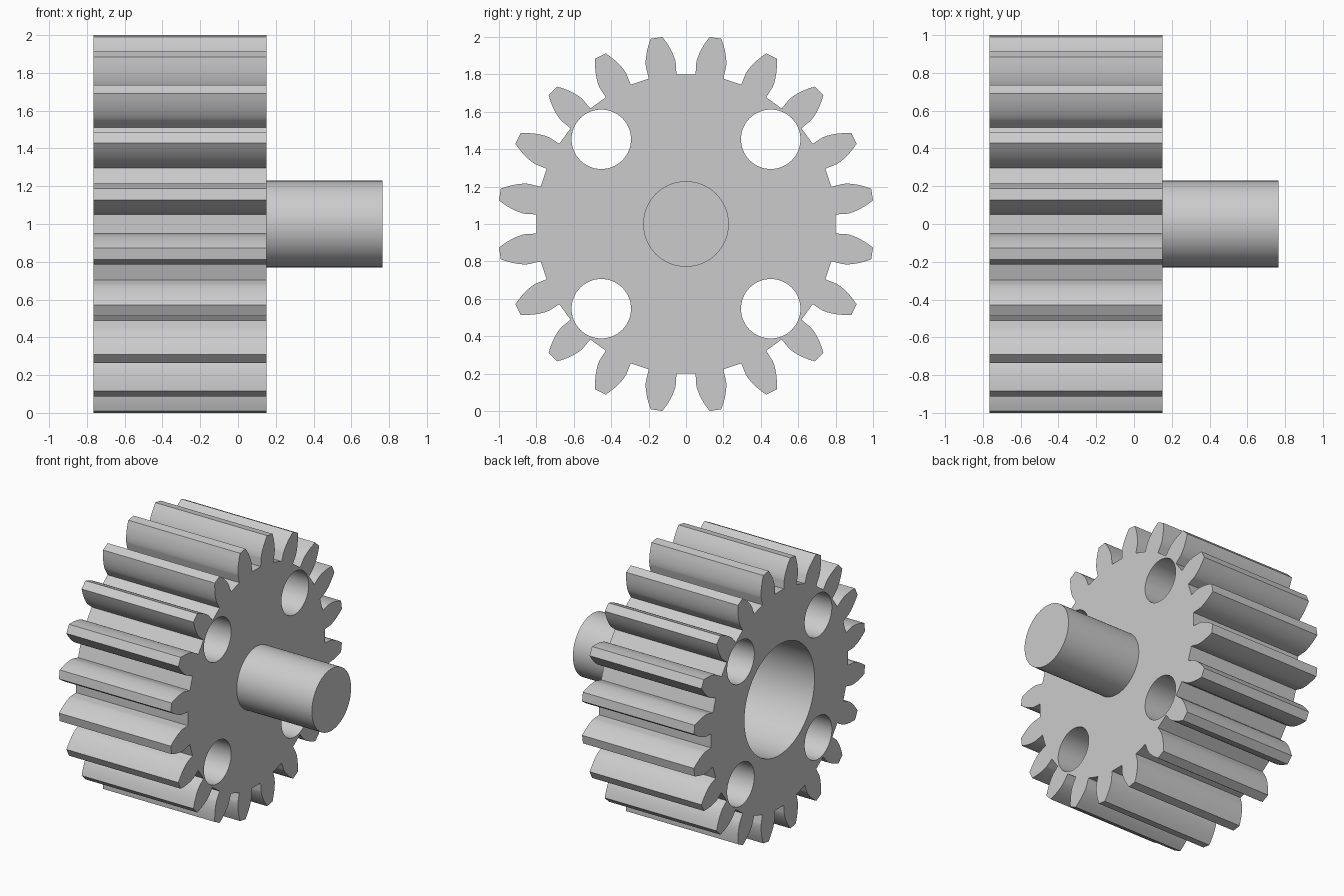
import bpy, bmesh
from math import sin, cos, tan, pi, radians, acos, sqrt
from mathutils import Matrix

cube = bpy.data.objects.get("Cube")
if cube:
    bpy.data.objects.remove(cube, do_unlink=True)

TEETH = 20
OUTER = 1.008
MODULE = OUTER / (TEETH / 2 + 1)
PITCH = MODULE * TEETH / 2
ROOT = PITCH - 1.25 * MODULE
PRESSURE = radians(20)
BASE = PITCH * cos(PRESSURE)
BACK, FACE, END = -0.765, 0.15, 0.765
CENTRE_Z = 1.0

steel = bpy.data.materials.new("grey steel")
steel.use_nodes = True
grey = (0.6, 0.6, 0.6, 1)
steel.diffuse_color = grey
steel.node_tree.nodes["Principled BSDF"].inputs["Base Color"].default_value = grey


def make_object(name, bm):
    bmesh.ops.recalc_face_normals(bm, faces=bm.faces)
    mesh = bpy.data.meshes.new(name)
    bm.to_mesh(mesh)
    bm.free()
    mesh.materials.append(steel)
    obj = bpy.data.objects.new(name, mesh)
    bpy.context.collection.objects.link(obj)
    return obj


def cylinder(name, radius, x0, x1, y=0, z=0):
    bm = bmesh.new()
    place = Matrix.Translation(((x0 + x1) / 2, y, CENTRE_Z + z)) @ Matrix.Rotation(pi / 2, 4, "Y")
    bmesh.ops.create_cone(bm, cap_ends=True, segments=64, radius1=radius,
                          radius2=radius, depth=x1 - x0, matrix=place)
    return make_object(name, bm)


def smooth(obj):
    bpy.ops.object.select_all(action="DESELECT")
    obj.select_set(True)
    bpy.context.view_layer.objects.active = obj
    bpy.ops.object.shade_smooth_by_angle(angle=radians(25))


def involute(angle):
    return tan(angle) - angle


# Half a tooth as (radius, half angle): radial foot, then involute flank
half_at_base = pi / (2 * TEETH) + involute(PRESSURE)
flank = [(ROOT, half_at_base)]
STEPS = 10
for i in range(STEPS + 1):
    # spacing by roll angle gives even facets
    roll = sqrt((OUTER / BASE) ** 2 - 1) * i / STEPS
    radius = BASE * sqrt(1 + roll * roll)
    flank.append((radius, half_at_base - involute(acos(BASE / radius))))

# Gear body: tooth outline extruded along the axle
bm = bmesh.new()
outline = []
for k in range(TEETH):
    middle = (k + 0.5) * 2 * pi / TEETH
    tooth = [(r, middle - a) for r, a in flank] + [(r, middle + a) for r, a in reversed(flank)]
    outline += [bm.verts.new((BACK, r * cos(a), CENTRE_Z + r * sin(a))) for r, a in tooth]
cap = bm.faces.new(outline)
sweep = bmesh.ops.extrude_face_region(bm, geom=[cap], use_keep_orig=True)
moved = [v for v in sweep["geom"] if isinstance(v, bmesh.types.BMVert)]
bmesh.ops.translate(bm, verts=moved, vec=(FACE - BACK, 0, 0))
gear = make_object("gear_body", bm)

# Four through holes and the blind bore in the rear
cutters = [cylinder("bore_cutter", 0.41, BACK - 0.1, FACE - 0.15)]
for sy in (-1, 1):
    for sz in (-1, 1):
        cutters.append(cylinder("hole_cutter", 0.159, BACK - 0.1, FACE + 0.1, sy * 0.453, sz * 0.453))

bpy.context.view_layer.objects.active = gear
for cutter in cutters:
    cutter.hide_render = True
    cut = gear.modifiers.new("cut", "BOOLEAN")
    cut.operation = "DIFFERENCE"
    cut.solver = "EXACT"
    cut.object = cutter
    bpy.ops.object.modifier_apply(modifier=cut.name)
    bpy.data.objects.remove(cutter, do_unlink=True)
smooth(gear)

# Solid axle stub, seated slightly into the web
smooth(cylinder("axle_shaft", 0.229, FACE - 0.03, END))
